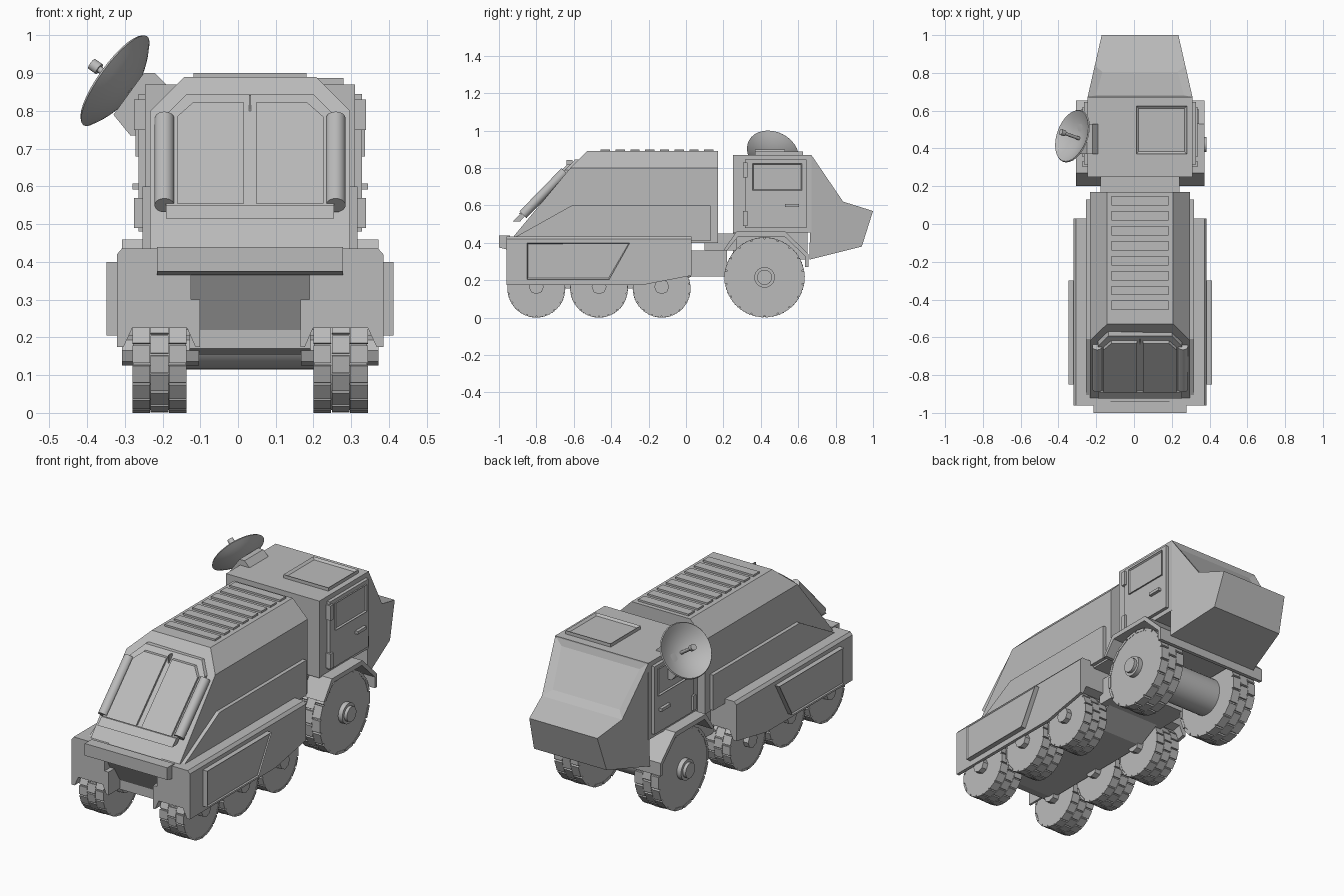
import bpy, bmesh, math
from mathutils import Matrix, Vector

if "Cube" in bpy.data.objects:
    bpy.data.objects.remove(bpy.data.objects["Cube"])

MID = 0.032  # the hull centre line; the dish widens one side
grey = bpy.data.materials.new("plain_grey")
grey.use_nodes = True
grey.diffuse_color = (0.5, 0.5, 0.5, 1)
grey.node_tree.nodes["Principled BSDF"].inputs["Base Color"].default_value = (0.5, 0.5, 0.5, 1)


def finish(name, bm, smooth=False):
    bmesh.ops.recalc_face_normals(bm, faces=bm.faces[:])
    mesh = bpy.data.meshes.new(name)
    bm.to_mesh(mesh)
    bm.free()
    mesh.materials.append(grey)
    ob = bpy.data.objects.new(name, mesh)
    bpy.context.collection.objects.link(ob)
    ob.location.x = MID
    if smooth:
        bpy.ops.object.select_all(action='DESELECT')
        ob.select_set(True)
        bpy.context.view_layer.objects.active = ob
        bpy.ops.object.shade_smooth_by_angle(angle=math.radians(30))
    return ob


def prism(name, pts, axis, a, b, bend=None, inset=None):
    """Extrude a profile along an axis; bend moves points, inset = (direction, width, depth)."""
    bm = bmesh.new()
    place = {'X': lambda p, t: (t, p[0], p[1]),
             'Y': lambda p, t: (p[0], t, p[1]),
             'Z': lambda p, t: (p[0], p[1], t)}[axis]
    ends = [[bm.verts.new(place(p, t)) for p in pts] for t in (a, b)]
    bm.faces.new(ends[0])
    bm.faces.new(ends[1])
    for i in range(len(pts)):
        j = (i + 1) % len(pts)
        bm.faces.new((ends[0][i], ends[0][j], ends[1][j], ends[1][i]))
    if bend:
        for v in bm.verts:
            bend(v.co)
    if inset:
        bmesh.ops.recalc_face_normals(bm, faces=bm.faces[:])
        way = Vector(inset[0]).normalized()
        chosen = [f for f in bm.faces if f.normal.dot(way) > 0.95]
        bmesh.ops.inset_individual(bm, faces=chosen, thickness=inset[1])
        bmesh.ops.translate(bm, verts=list({v for f in chosen for v in f.verts}), vec=-way * inset[2])
    return finish(name, bm)


def box(name, x, y, z, inset=None):
    return prism(name, [(x[0], y[0]), (x[1], y[0]), (x[1], y[1]), (x[0], y[1])], 'Z', z[0], z[1], inset=inset)


def rod(name, p, q, r, sides=32, smooth=True):
    p, q = Vector(p), Vector(q)
    bm = bmesh.new()
    turn = (q - p).to_track_quat('Z', 'Y').to_matrix().to_4x4()
    bmesh.ops.create_cone(bm, cap_ends=True, segments=sides, radius1=r, radius2=r, depth=(q - p).length,
                          matrix=Matrix.Translation((p + q) / 2) @ turn)
    return finish(name, bm, smooth)


def mirrored(half):
    return half + [(-x, z) for x, z in reversed(half)]


# Rear hull with sloped front
def slope(z):
    return -0.95 + (z - 0.46) * 0.977


def lean_front(co):
    if co.y < 0:
        co.y = slope(max(co.z, 0.46))


prism("hull", mirrored([(0.265, 0.40), (0.265, 0.80), (0.175, 0.89)]), 'Y', -0.9, 0.17, lean_front)
prism("hull_skirt", [(-0.95, 0.41), (-0.61, 0.60), (0.13, 0.60), (0.13, 0.41)], 'X', -0.285, 0.285)
for i in range(8):
    y = 0.122 - i * 0.079
    box("roof_slat", (-0.15, 0.15), (y - 0.025, y + 0.025), (0.88, 0.90))


# Double doors lying on the slope
def lay_on_slope(co):
    co.y += slope(co.z)


prism("door_frame", mirrored([(0.223, 0.515), (0.223, 0.79), (0.168, 0.845)]), 'Y', -0.02, 0.01, lay_on_slope)
for s in (-1, 1):
    leaf = [(0.016, 0.555), (0.194, 0.555), (0.194, 0.785), (0.152, 0.822), (0.016, 0.822)]
    prism("slope_door", [(s * x, z) for x, z in leaf], 'Y', -0.036, 0, lay_on_slope)
    rod("slope_rail", (s * 0.227, slope(0.55) - 0.01, 0.55), (s * 0.227, slope(0.78) - 0.01, 0.78), 0.026)
box("door_seam", (-0.003, 0.003), (slope(0.81) - 0.03, slope(0.81)), (0.80, 0.842))
prism("door_sill", mirrored([(0.223, 0.515), (0.223, 0.55)]), 'Y', -0.028, 0, lay_on_slope)

# Belly, bumper and neck
prism("belly", [(-0.95, 0.43), (-0.95, 0.365), (-0.86, 0.22), (-0.86, 0.17), (-0.8, 0.155),
                (-0.1, 0.155), (0.03, 0.22), (0.03, 0.43)], 'X', -0.16, 0.16)
prism("bumper", [(-0.94, 0.44), (-1.0, 0.44), (-1.0, 0.375), (-0.96, 0.365), (-0.94, 0.365)], 'X', -0.246, 0.246)
box("neck", (-0.2, 0.2), (0, 0.22), (0.22, 0.36))
box("neck_top", (-0.21, 0.21), (0.1, 0.27), (0.36, 0.45))


# Side fenders with wheel channels
def lift_end(co):
    if co.y > 0 and co.z < 0.24:
        co.z += 0.05


for s in (-1, 1):
    fender = [(0.353, 0.175), (0.353, 0.42), (0.34, 0.435), (0.157, 0.435), (0.157, 0.30), (0.133, 0.30),
              (0.133, 0.175), (0.145, 0.175), (0.167, 0.225), (0.312, 0.225), (0.335, 0.175)]
    fender = [(s * x, z) for x, z in fender]
    prism("fender", fender, 'Y', -0.96, -0.23)
    prism("fender_end", fender, 'Y', -0.23, 0.03, lift_end)
    prism("side_panel", [(-0.85, 0.205), (-0.41, 0.205), (-0.30, 0.40), (-0.85, 0.40)], 'X',
          s * 0.34, s * 0.38, inset=((s, 0, 0), 0.008, 0.006))


# Wheels with staggered tread blocks
def wheel(name, s, y, z, r):
    rod(name + "_tyre", (s * 0.17, y, z), (s * 0.31, y, z), r * 0.95, 36)
    bm = bmesh.new()
    count = 18
    length = math.tau * r / count * 0.86
    for col in (-1, 0, 1):
        for i in range(count):
            turn = Matrix.Rotation((i + (0.5 if col else 0)) * math.tau / count, 4, 'X')
            bmesh.ops.create_cube(bm, size=1, matrix=Matrix.Translation((s * 0.24 + col * 0.0485, y, z)) @ turn
                                  @ Matrix.Translation((0, 0, r * 0.955)) @ Matrix.Diagonal((0.047, length, r * 0.07, 1)))
    finish(name + "_tread", bm)


for s in (-1, 1):
    for y in (-0.80, -0.465, -0.13):
        wheel("small_wheel", s, y, 0.155, 0.155)
        rod("small_hub", (s * 0.135, y, 0.165), (s * 0.34, y, 0.165), 0.04, 8, False)
    wheel("big_wheel", s, 0.42, 0.215, 0.215)
    rod("big_hub", (s * 0.3, 0.42, 0.215), (s * 0.335, 0.42, 0.215), 0.055)
    rod("hub_cap", (s * 0.3, 0.42, 0.215), (s * 0.352, 0.42, 0.215), 0.04)
rod("big_axle", (-0.2, 0.42, 0.215), (0.2, 0.42, 0.215), 0.1)

# Arched guard over the big wheels
arch = [(0.20, 0.36), (0.27, 0.46), (0.53, 0.46), (0.655, 0.34), (0.655, 0.27)]
under = [(0.635, 0.27), (0.635, 0.33), (0.525, 0.435), (0.28, 0.435), (0.22, 0.36)]
prism("wheel_guard", arch + under, 'X', -0.34, 0.34)
box("cab_chassis", (-0.16, 0.16), (0.25, 0.65), (0.31, 0.47))

# Cab and tapered nose
box("cab", (-0.278, 0.278), (0.25, 0.672), (0.455, 0.87))


def narrow(co):
    co.x *= 1 - 0.27 * max(0, co.y - 0.67) / 0.33


prism("nose", [(0.67, 0.87), (0.84, 0.62), (1.0, 0.57), (0.94, 0.38), (0.66, 0.31)], 'X', -0.278, 0.278,
      narrow, ((0, 0.83, 0.56), 0.06, 0.012))
box("roof_hatch", (-0.02, 0.248), (0.37, 0.625), (0.86, 0.888), ((0, 0, 1), 0.018, 0.01))

# Cab doors
for s in (-1, 1):
    prism("cab_door", [(0.315, 0.48), (0.645, 0.48), (0.645, 0.845), (0.315, 0.845)], 'X', s * 0.27, s * 0.296)
    prism("cab_window", [(0.355, 0.68), (0.62, 0.68), (0.62, 0.825), (0.355, 0.825)], 'X', s * 0.28, s * 0.304,
          inset=((s, 0, 0), 0.012, 0.012))
    box("door_handle", (s * 0.29, s * 0.312), (0.53, 0.605), (0.592, 0.608))
    for z in (0.53, 0.79):
        box("door_hinge", (s * 0.27, s * 0.307), (0.305, 0.33), (z - 0.04, z + 0.04))

# Dish on its side mount
mount = [(-0.33, 0.79), (-0.285, 0.735), (-0.24, 0.735), (-0.19, 0.87), (-0.22, 0.90), (-0.25, 0.90)]
prism("dish_mount", [(x - MID, z) for x, z in mount], 'Y', 0.37, 0.53)
aim = Vector((-0.78, 0.28, 0.56)).normalized()
rim = Vector((-0.325 - MID, 0.465, 0.88))
bm = bmesh.new()
outer = [(0.145 * k / 6, 0.05 * (k / 6) ** 2 - 0.05) for k in range(7)]
inner = [(r * 0.97, h + 0.006) for r, h in reversed(outer)]
line = [bm.verts.new((r, 0, h)) for r, h in outer + inner]
edges = [bm.edges.new(pair) for pair in zip(line, line[1:])]
bmesh.ops.spin(bm, geom=line + edges, cent=(0, 0, 0), axis=(0, 0, 1), angle=math.tau, steps=32)
bmesh.ops.remove_doubles(bm, verts=bm.verts[:], dist=0.0005)
bmesh.ops.transform(bm, matrix=Matrix.Translation(rim) @ aim.to_track_quat('Z', 'Y').to_matrix().to_4x4(),
                    verts=bm.verts[:])
finish("dish", bm, True)
rod("dish_feed", rim - aim * 0.05, rim + aim * 0.06, 0.009, 16)
rod("feed_tip", rim + aim * 0.055, rim + aim * 0.08, 0.016, 16)
